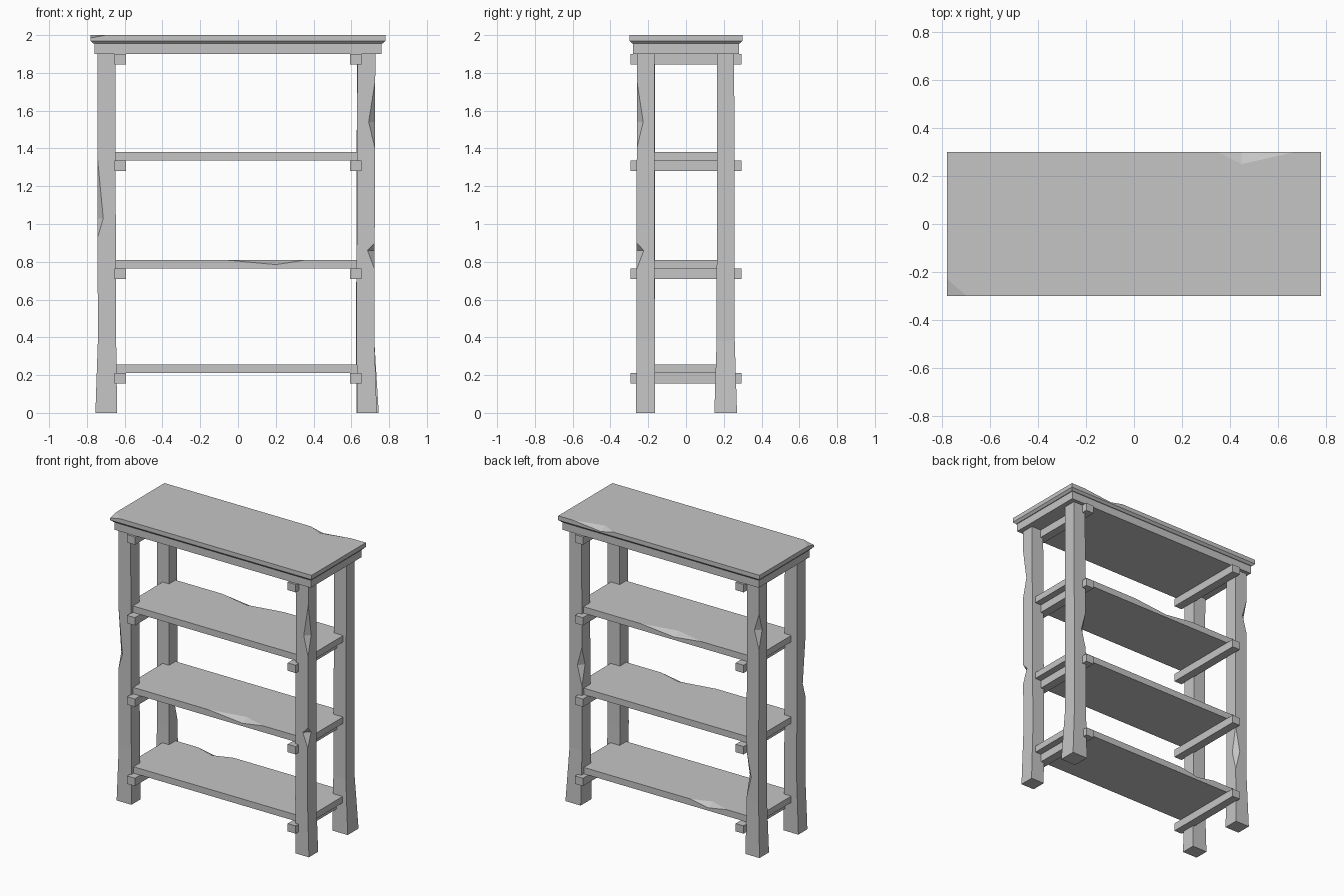
import bpy, bmesh
from mathutils import Vector as V

if "Cube" in bpy.data.objects:
    bpy.data.objects.remove(bpy.data.objects["Cube"])

wood = bpy.data.materials.new("grey")
wood.diffuse_color = (0.56, 0.56, 0.56, 1)
wood.use_nodes = True
wood.node_tree.nodes["Principled BSDF"].inputs["Base Color"].default_value = wood.diffuse_color


def rect(x0, x1, y0, y1, z):
    return [V((x0, y0, z)), V((x1, y0, z)), V((x1, y1, z)), V((x0, y1, z))]


def loft(rings):
    """Closed four-sided solid through a stack of rectangles, as polygons."""
    polys = [rings[0][::-1], list(rings[-1])]
    for a, b in zip(rings, rings[1:]):
        for i in range(4):
            j = (i + 1) % 4
            polys.append([a[i], a[j], b[j], b[i]])
    return polys


def box(x0, x1, y0, y1, z0, z1):
    return loft([rect(x0, x1, y0, y1, z0), rect(x0, x1, y0, y1, z1)])


def on_segment(p, a, b):
    return abs((p - a).length + (p - b).length - (a - b).length) < 1e-6


def chip(polys, a, b, t, depth):
    """Knock a wedge out of the edge running through a and b."""
    c, cuts = a.lerp(b, t), []
    for poly in polys:
        for i, p in enumerate(poly):
            q = poly[(i + 1) % len(poly)]
            if on_segment(a, p, q) and on_segment(b, p, q):
                e = (b - a).normalized()
                inward = sum(poly, V()) / len(poly) - c
                inward = (inward - e * inward.dot(e)).normalized()
                deep = c + inward * sum(abs(inward[k]) * depth[k] for k in range(3))
                cuts.append(deep)
                first, last = (a, b) if (a - p).length < (b - p).length else (b, a)
                poly[i + 1:i + 1] = [first, deep, last]
                break
    polys += [[a, cuts[0], cuts[1]], [b, cuts[1], cuts[0]]]


def build(name, polys, corner_cut=None):
    bm = bmesh.new()
    for poly in polys:
        bm.faces.new([bm.verts.new(p) for p in poly])
    bmesh.ops.remove_doubles(bm, verts=bm.verts, dist=1e-5)
    bmesh.ops.recalc_face_normals(bm, faces=bm.faces)
    if corner_cut:
        co, no = corner_cut
        r = bmesh.ops.bisect_plane(bm, geom=bm.verts[:] + bm.edges[:] + bm.faces[:],
                                   plane_co=co, plane_no=no, clear_outer=True)
        edges = [g for g in r["geom_cut"] if isinstance(g, bmesh.types.BMEdge)]
        bmesh.ops.holes_fill(bm, edges=edges)
        bmesh.ops.recalc_face_normals(bm, faces=bm.faces)
    me = bpy.data.meshes.new(name)
    bm.to_mesh(me)
    bm.free()
    me.materials.append(wood)
    bpy.context.collection.objects.link(bpy.data.objects.new(name, me))


# Top board with undercut edge, a chipped back edge and a broken corner
top = loft([rect(-.765, .765, -.285, .285, 1.955),
            rect(-.78, .78, -.3, .3, 1.97), rect(-.78, .78, -.3, .3, 2)])
chip(top, V((.35, .3, 2)), V((.67, .3, 2)), .31, (0, .05, .022))
p, q, r = V((-.78, -.23, 2)), V((-.70, -.3, 2)), V((-.78, -.3, 1.985))
n = (q - p).cross(r - p)
if n.dot(V((-1, -1, 1))) < 0:
    n = -n
build("top_board", top, (p, n))
build("top_frame", box(-.76, .76, -.28, .28, 1.9, 1.957))

# Shelves: top height, chipped side, chip start, end, deepest point (fraction)
for name, z, side, x0, x1, t in [("upper_shelf", 1.38, 1, -.29, .19, .45),
                                 ("middle_shelf", .81, -1, -.07, .36, .63),
                                 ("lower_shelf", .255, 1, -.48, -.2, .5)]:
    y = .237
    shelf = box(-.7, .7, -y, y, z - .045, z)
    chip(shelf, V((x0, side * y, z)), V((x1, side * y, z)), t, (0, .05, .025))
    build(name, shelf)

# Cross rails under each shelf and under the top
for z in (1.9, 1.335, .765, .21):
    for side, s in (("left", -1), ("right", 1)):
        xs = sorted((s * .592, s * .653))
        build(f"{side}_rail", box(*xs, -.295, .295, z - .055, z))

# Legs: rectangles at the foot, above the flare and at the top,
# then chips as (corner, low z, high z, deepest z, depth)
LEGS = {
    "front_left_leg": ([(-.755, -.64, -.265, -.165), (-.742, -.645, -.26, -.165),
                        (-.745, -.65, -.26, -.165)],
                       [(0, .93, 1.35, 1.03, .03)]),
    "front_right_leg": ([(.632, .735, -.265, -.163), (.627, .722, -.262, -.165),
                         (.632, .727, -.26, -.168)],
                        [(1, .76, .9, .86, .038), (1, 1.4, 1.76, 1.54, .034)]),
    "back_left_leg": ([(-.755, -.645, .16, .265), (-.742, -.65, .165, .257),
                       (-.745, -.65, .165, .255)],
                      [(2, .4, .72, .54, .035), (3, 1.45, 1.7, 1.58, .035)]),
    "back_right_leg": ([(.627, .745, .15, .27), (.625, .722, .162, .258),
                        (.63, .725, .165, .255)],
                       [(3, .83, 1.1, .97, .035)]),
}
for name, (rects, chips) in LEGS.items():
    rings = [rect(*rc, z) for rc, z in zip(rects, (0, .38, 1.9))]
    leg = loft(rings)
    for k, z0, z1, zc, d in chips:
        a, b = (rings[1][k].lerp(rings[2][k], (z - .38) / 1.52) for z in (z0, z1))
        chip(leg, a, b, (zc - z0) / (z1 - z0), (d, d, 0))
    build(name, leg)
